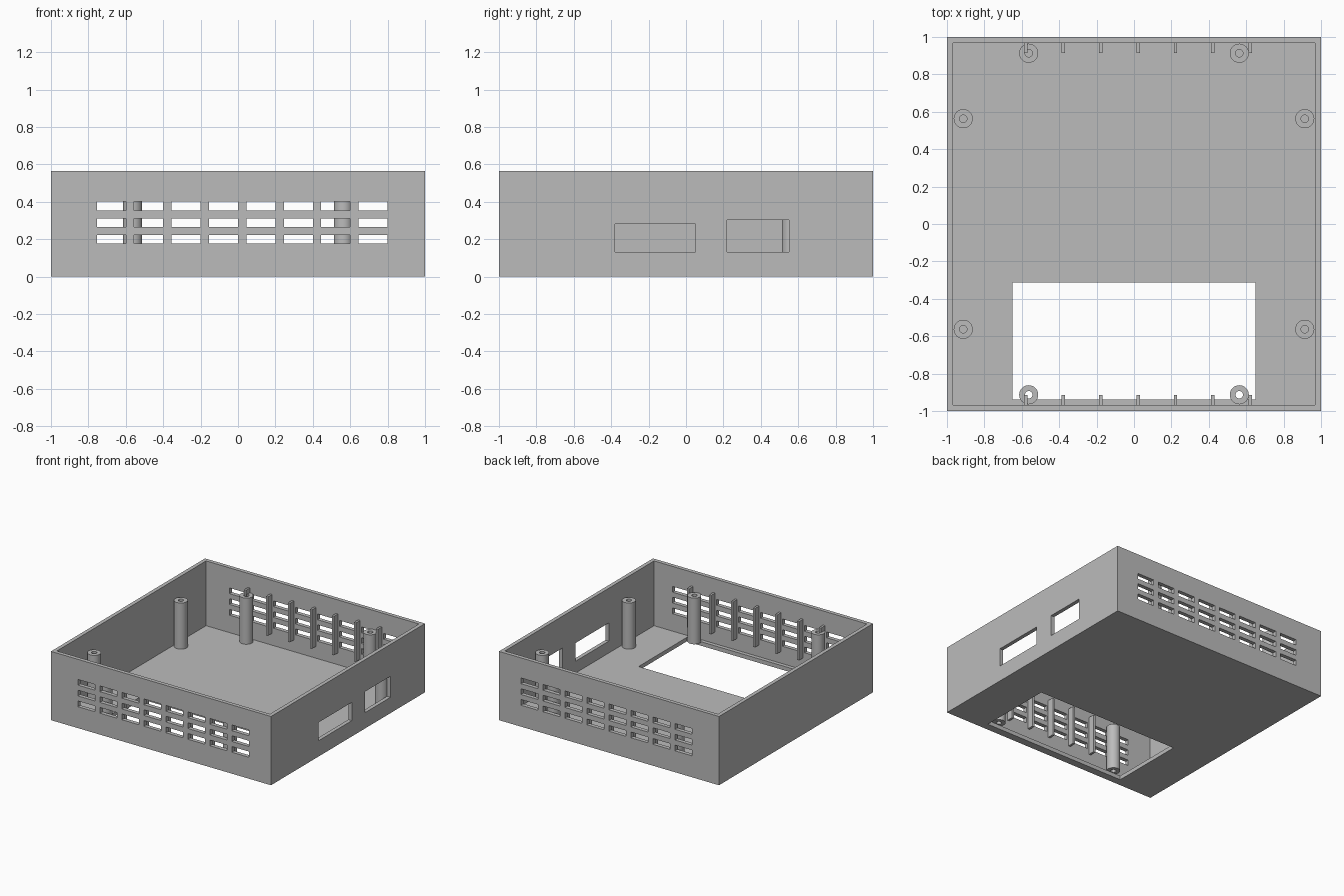
import bpy, bmesh, math
from mathutils import Matrix, Vector

default = bpy.data.objects.get("Cube")
if default:
    bpy.data.objects.remove(default, do_unlink=True)

HEIGHT, WALL, FLOOR = 0.565, 0.032, 0.033
INNER = 1 - WALL

# One plain grey plastic
grey = bpy.data.materials.new("grey plastic")
grey.use_nodes = True
COLOUR = (0.5, 0.5, 0.5, 1)
grey.diffuse_color = COLOUR
grey.node_tree.nodes["Principled BSDF"].inputs["Base Color"].default_value = COLOUR


def make_object(name, bm):
    bmesh.ops.recalc_face_normals(bm, faces=bm.faces)
    mesh = bpy.data.meshes.new(name)
    bm.to_mesh(mesh)
    bm.free()
    mesh.materials.append(grey)
    obj = bpy.data.objects.new(name, mesh)
    bpy.context.collection.objects.link(obj)
    return obj


def add_box(bm, x, y, z):
    """Add a box spanning the given (low, high) ranges."""
    centre = Vector([(a + b) / 2 for a, b in (x, y, z)])
    size = [b - a for a, b in (x, y, z)]
    bmesh.ops.create_cube(bm, size=1, matrix=Matrix.Translation(centre) @ Matrix.Diagonal((*size, 1)))


def cut(target, cutter):
    cutter.hide_render = True
    mod = target.modifiers.new("cut", "BOOLEAN")
    mod.operation, mod.solver, mod.object = "DIFFERENCE", "EXACT", cutter
    bpy.ops.object.select_all(action="DESELECT")
    bpy.context.view_layer.objects.active = target
    target.select_set(True)
    bpy.ops.object.modifier_apply(modifier=mod.name)
    bpy.data.objects.remove(cutter, do_unlink=True)


# Open tray
bm = bmesh.new()
add_box(bm, (-1, 1), (-1, 1), (0, HEIGHT))
tray = make_object("tray", bm)
bm = bmesh.new()
add_box(bm, (-INNER, INNER), (-INNER, INNER), (FLOOR, 1))
cut(tray, make_object("cavity_cutter", bm))

# Vent slots front and back, two side ports, floor opening
bm = bmesh.new()
for column in range(8):
    left = -0.755 + 0.2 * column
    for row in range(3):
        low = 0.176 + 0.0885 * row
        add_box(bm, (left, left + 0.155), (-1.1, 1.1), (low, low + 0.047))
add_box(bm, (0.9, 1.1), (-0.38, 0.05), (0.13, 0.28))
add_box(bm, (0.9, 1.1), (0.22, 0.55), (0.13, 0.303))
add_box(bm, (-0.65, 0.65), (-0.937, -0.312), (-0.1, 0.1))
cut(tray, make_object("opening_cutter", bm))

# Stiffening ribs between the vent columns
for side, sign in (("front", -1), ("back", 1)):
    bm = bmesh.new()
    for i in range(7):
        x = -0.578 + 0.2 * i
        add_box(bm, (x - 0.009, x + 0.009), sorted((sign * 0.915, sign * INNER)), (0.13, 0.45))
    make_object(side + "_vent_ribs", bm)


# Hollow screw posts
def screw_post(name, x, y):
    bm = bmesh.new()
    profile = [(0.02, FLOOR), (0.051, FLOOR), (0.051, 0.412), (0.02, 0.412)]
    verts = [bm.verts.new((x + r, y, z)) for r, z in profile]
    edges = [bm.edges.new((verts[i], verts[(i + 1) % 4])) for i in range(4)]
    bmesh.ops.spin(bm, geom=verts + edges, cent=(x, y, 0), axis=(0, 0, 1),
                   angle=math.tau, steps=32, use_merge=False)
    bmesh.ops.remove_doubles(bm, verts=bm.verts, dist=0.0001)
    post = make_object(name, bm)
    bpy.ops.object.select_all(action="DESELECT")
    bpy.context.view_layer.objects.active = post
    post.select_set(True)
    bpy.ops.object.shade_smooth_by_angle(angle=math.radians(30))


for sx, x_name in ((-1, "right"), (1, "left")):
    for sy, y_name in ((-1, "front"), (1, "back")):
        screw_post(f"{y_name}_wall_{x_name}_post", sx * 0.563, sy * 0.913)
        screw_post(f"{x_name}_wall_{y_name}_post", sx * 0.913, sy * 0.563)
